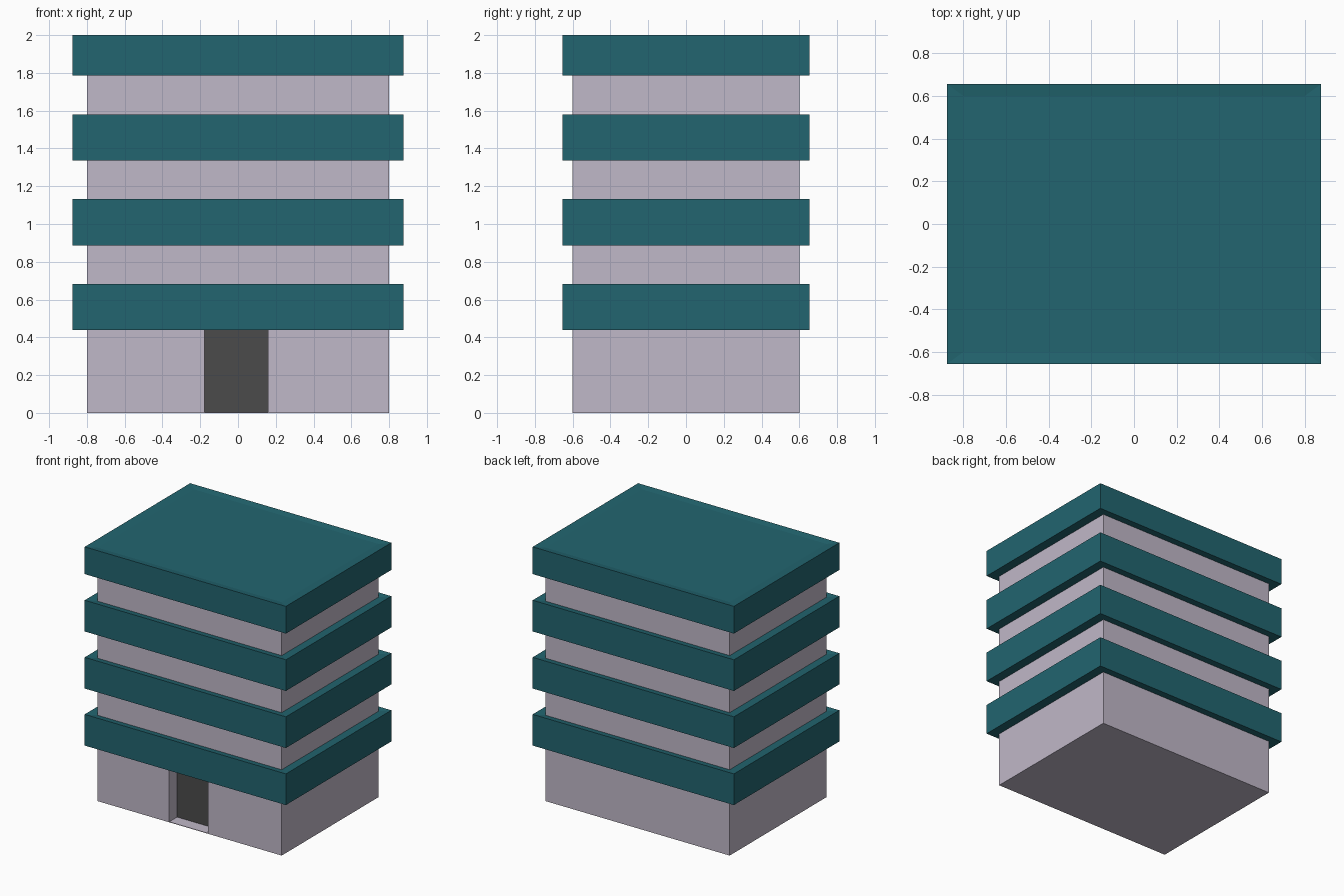
import bpy, bmesh

if "Cube" in bpy.data.objects:
    bpy.data.objects.remove(bpy.data.objects["Cube"])

HX, HY = 0.80, 0.60        # body half sizes
BX, BY = 0.875, 0.655      # band half sizes
DOOR = (-0.178, 0.158)     # door opening in x
DISH = 0.008               # band tops dip slightly inwards


def material(name, rgb):
    m = bpy.data.materials.new(name)
    m.diffuse_color = (*rgb, 1)
    m.use_nodes = True
    m.node_tree.nodes["Principled BSDF"].inputs["Base Color"].default_value = m.diffuse_color
    return m


def finish(name, bm, mat):
    bmesh.ops.recalc_face_normals(bm, faces=bm.faces)
    me = bpy.data.meshes.new(name)
    bm.to_mesh(me)
    bm.free()
    ob = bpy.data.objects.new(name, me)
    bpy.context.collection.objects.link(ob)
    me.materials.append(mat)
    return ob


def box(name, lo, hi, mat):
    bm = bmesh.new()
    bmesh.ops.create_cube(bm, size=1)
    for v in bm.verts:
        v.co = [(a + b) / 2 + c * (b - a) for a, b, c in zip(lo, hi, v.co)]
    return finish(name, bm, mat)


def stack(name, loops, mat, cap_top):
    """Skin rectangular loops given as (half x, half y, z)."""
    bm = bmesh.new()
    rings = [[bm.verts.new((sx * x, sy * y, z))
              for sx, sy in ((-1, -1), (1, -1), (1, 1), (-1, 1))]
             for x, y, z in loops]
    if not cap_top:
        rings.append(rings[0])
    for a, b in zip(rings, rings[1:]):
        for i in range(4):
            j = (i + 1) % 4
            bm.faces.new((a[i], a[j], b[j], b[i]))
    if cap_top:
        bm.faces.new(rings[0][::-1])
        bm.faces.new(rings[-1])
    return finish(name, bm, mat)


wall = material("wall", (0.53, 0.48, 0.58))
teal = material("teal", (0.016, 0.13, 0.16))
dark = material("dark", (0.07, 0.07, 0.07))

# main body with the door recess cut out
body = box("body", (-HX, -HY, 0), (HX, HY, 1.80), wall)
cutter = box("door_cutter", (DOOR[0], -0.7, 0.004), (DOOR[1], -0.5, 0.46), wall)
cutter.hide_render = True
mod = body.modifiers.new("door_recess", "BOOLEAN")
mod.operation, mod.solver, mod.object = "DIFFERENCE", "EXACT", cutter
bpy.context.view_layer.objects.active = body
bpy.ops.object.modifier_apply(modifier=mod.name)
bpy.data.objects.remove(cutter)

# dark door at the back of the recess
box("door", (DOOR[0], -0.503, 0.004), (DOOR[1], -0.498, 0.45), dark)

# overhanging floor bands
for i in range(3):
    z0 = 0.438 + 0.4485 * i
    z1 = z0 + 0.245
    stack(f"floor_band_{i + 1}",
          [(HX, HY, z0), (BX, BY, z0), (BX, BY, z1), (HX, HY, z1 - DISH)],
          teal, False)

# roof band with a shallow dished top
stack("roof_band",
      [(BX, BY, 1.786), (BX, BY, 2.0), (HX, HY, 2.0 - DISH)], teal, True)
